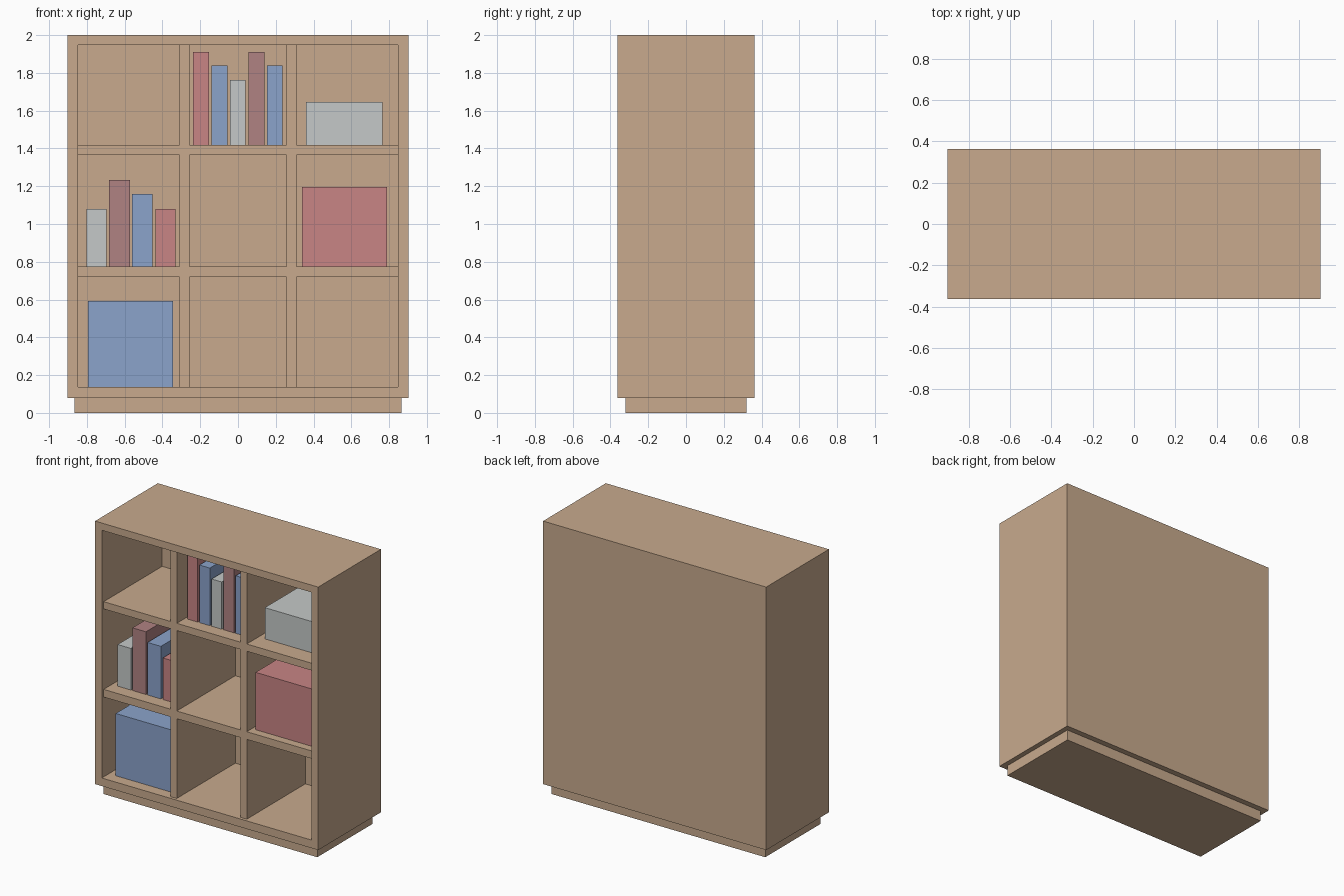
import bpy, bmesh

if "Cube" in bpy.data.objects:
    bpy.data.objects.remove(bpy.data.objects["Cube"])


def material(name, rgb):
    """Flat colour given as sRGB 0-255, stored as linear."""
    m = bpy.data.materials.new(name)
    lin = [((c / 255 + 0.055) / 1.055) ** 2.4 for c in rgb]
    m.diffuse_color = (*lin, 1)
    m.use_nodes = True
    m.node_tree.nodes["Principled BSDF"].inputs["Base Color"].default_value = m.diffuse_color
    return m


wood = material("light wood", (200, 170, 141))
red = material("soft red", (200, 133, 133))
blue = material("soft blue", (139, 163, 203))
grey = material("pale grey", (197, 201, 200))
maroon = material("dusty maroon", (176, 130, 130))


def add_mesh(name, bm, mat):
    me = bpy.data.meshes.new(name)
    bm.to_mesh(me)
    bm.free()
    me.materials.append(mat)
    ob = bpy.data.objects.new(name, me)
    bpy.context.collection.objects.link(ob)


def box_bm(x, y, z):
    bm = bmesh.new()
    bmesh.ops.create_cube(bm, size=1)
    for v in bm.verts:
        v.co = [lo + (c + 0.5) * (hi - lo) for c, (lo, hi) in zip(v.co, (x, y, z))]
    return bm


def box(name, x, y, z, mat):
    add_mesh(name, box_bm(x, y, z), mat)


# Main levels and depths
IN_X, IN_LOW, IN_TOP = 0.848, 0.137, 1.947
FRONT, BACK = -0.34, 0.336
SHELVES = [(0.72, 0.776), (1.364, 1.417)]
DIVIDER = (0.257, 0.309)

# Plinth
box("plinth", (-0.865, 0.865), (-0.32, 0.32), (0, 0.078), wood)

# Carcass: a block whose front face is inset and pushed back to the back panel
bm = box_bm((-0.902, 0.902), (-0.362, 0.362), (0.078, 2))
bm.normal_update()
front = min(bm.faces, key=lambda f: f.calc_center_median().y)
rim = bmesh.ops.inset_individual(bm, faces=[front], thickness=0.054)["faces"]
front_ring = list(front.verts)
for v in front_ring:
    v.co.x = IN_X if v.co.x > 0 else -IN_X
    v.co.z = IN_TOP if v.co.z > 1 else IN_LOW
ext = bmesh.ops.extrude_discrete_faces(bm, faces=[front])["faces"][0]
for v in ext.verts:
    v.co.y = BACK
bmesh.ops.recalc_face_normals(bm, faces=bm.faces)
add_mesh("carcass", bm, wood)

# Upright dividers, with shelves between them
d0, d1 = DIVIDER
for side, xs in (("left", (-d1, -d0)), ("right", (d0, d1))):
    box(side + "_divider", xs, (FRONT, BACK), (IN_LOW, IN_TOP), wood)
bays = {"left": (-IN_X, -d1), "middle": (-d0, d0), "right": (d1, IN_X)}
for level, zs in zip(("lower", "upper"), SHELVES):
    for bay, xs in bays.items():
        box(f"{level}_{bay}_shelf", xs, (FRONT, BACK), zs, wood)

MID, UP = SHELVES[0][1], SHELVES[1][1]

# Storage boxes
box("blue_storage_box", (-0.793, -0.343), (-0.28, 0.28), (IN_LOW, 0.592), blue)
box("red_storage_box", (0.338, 0.79), (-0.28, 0.28), (MID, 1.195), red)
box("grey_storage_box", (0.36, 0.766), (-0.205, 0.205), (UP, 1.645), grey)

# Books: left edge, right edge, top, colour
upper_books = [(-0.238, -0.154, 1.91, red), (-0.14, -0.056, 1.838, blue),
               (-0.042, 0.04, 1.762, grey), (0.055, 0.141, 1.91, maroon),
               (0.153, 0.236, 1.838, blue)]
middle_books = [(-0.802, -0.695, 1.08, grey), (-0.682, -0.573, 1.234, maroon),
                (-0.56, -0.452, 1.16, blue), (-0.436, -0.33, 1.08, red)]
for row, books, z in (("upper", upper_books, UP), ("middle", middle_books, MID)):
    for i, (x0, x1, top, mat) in enumerate(books, 1):
        box(f"{row}_book_{i}", (x0, x1), (-0.245, 0.245), (z, top), mat)
